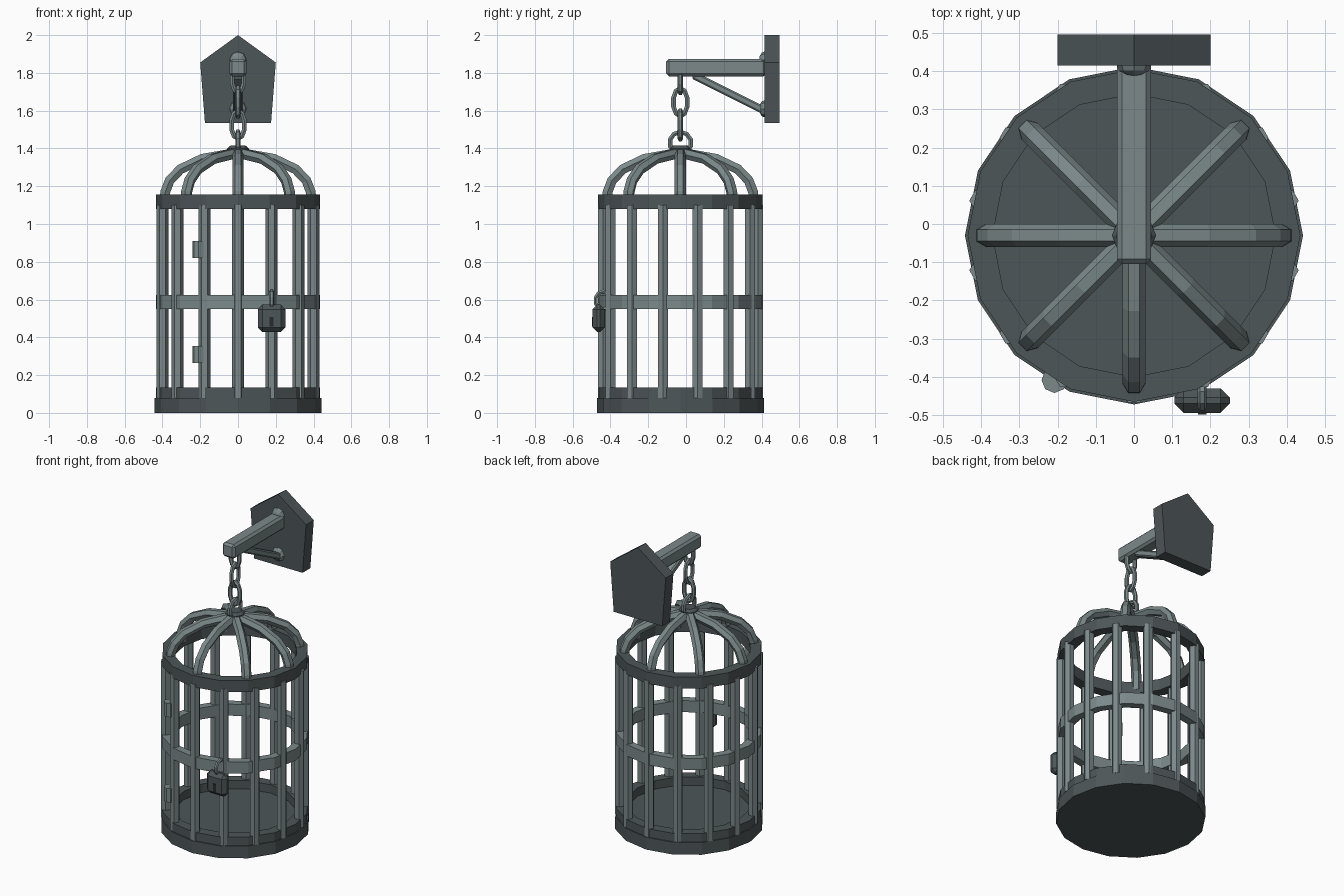
import bpy, bmesh, math
from mathutils import Vector, Matrix

if "Cube" in bpy.data.objects:
    bpy.data.objects.remove(bpy.data.objects["Cube"])


def material(name, colour):
    m = bpy.data.materials.new(name)
    m.use_nodes = True
    m.diffuse_color = (*colour, 1)
    m.node_tree.nodes["Principled BSDF"].inputs["Base Color"].default_value = (*colour, 1)
    return m


LIGHT = material("light iron", (0.20, 0.25, 0.255))
DARK = material("dark iron", (0.075, 0.092, 0.098))
BLACK = material("keyhole black", (0.02, 0.024, 0.026))
CY = -0.03          # cage axis in y


def finish(name, bm, mat):
    bmesh.ops.recalc_face_normals(bm, faces=bm.faces)
    mesh = bpy.data.meshes.new(name)
    bm.to_mesh(mesh)
    bm.free()
    mesh.materials.append(mat)
    ob = bpy.data.objects.new(name, mesh)
    bpy.context.collection.objects.link(ob)
    return ob


def sweep(name, path, radius, mat, side, closed=False, sides=6):
    """Sweep a polygon along a planar path; side is the plane's normal."""
    bm = bmesh.new()
    pts, side, rings = [Vector(p) for p in path], Vector(side), []
    n = len(pts)
    for i, p in enumerate(pts):
        before = pts[i - 1] if closed or i else p
        after = pts[(i + 1) % n] if closed or i < n - 1 else p
        up = side.cross(after - before).normalized()
        angles = [2 * math.pi * k / sides for k in range(sides)]
        rings.append([bm.verts.new(p + radius * (side * math.cos(a) + up * math.sin(a))) for a in angles])
    for i in range(n if closed else n - 1):
        a, b = rings[i], rings[(i + 1) % n]
        for k in range(sides):
            j = (k + 1) % sides
            bm.faces.new((a[k], a[j], b[j], b[k]))
    if not closed:
        bm.faces.new(rings[0])
        bm.faces.new(rings[-1])
    return finish(name, bm, mat)


def link(name, centre, half_w, half_h, radius, mat, facing_x):
    """Oval chain link standing upright."""
    path = []
    for k in range(10):
        a = 2 * math.pi * (k + 0.5) / 10
        u, z = half_w * math.cos(a), half_h * math.sin(a)
        path.append(Vector(centre) + Vector((0, u, z) if facing_x else (u, 0, z)))
    return sweep(name, path, radius, mat, (1, 0, 0) if facing_x else (0, 1, 0), True)


def lathe(name, profile, mat, closed=True, sides=16):
    """Revolve an (r, z) loop about the cage axis."""
    bm = bmesh.new()
    rings = []
    for k in range(sides):
        a = 2 * math.pi * k / sides
        rings.append([bm.verts.new((r * math.cos(a), CY + r * math.sin(a), z)) for r, z in profile])
    n = len(profile)
    for k in range(sides):
        a, b = rings[k], rings[(k + 1) % sides]
        for i in range(n if closed else n - 1):
            j = (i + 1) % n
            bm.faces.new((a[i], b[i], b[j], a[j]))
    if not closed:
        bm.faces.new([r[0] for r in rings])
        bm.faces.new([r[-1] for r in rings])
    return finish(name, bm, mat)


def hoop(name, outer, inner, low, high, mat):
    return lathe(name, [(outer, low), (outer, high), (inner, high), (inner, low)], mat)


def box(name, centre, size, mat, bevel=0, rot=0):
    bm = bmesh.new()
    bmesh.ops.create_cube(bm, size=1, matrix=Matrix.Translation(centre)
                          @ Matrix.Rotation(rot, 4, 'X') @ Matrix.Diagonal((*size, 1)))
    if bevel:
        bmesh.ops.bevel(bm, geom=bm.edges[:], offset=bevel, segments=1, affect='EDGES')
    return finish(name, bm, mat)


# Base and hoops
lathe("base", [(0.442, 0), (0.442, 0.08)], DARK, closed=False)
hoop("bottom_hoop", 0.435, 0.37, 0.08, 0.135, DARK)
hoop("middle_hoop", 0.435, 0.385, 0.55, 0.625, LIGHT)
hoop("top_hoop", 0.435, 0.37, 1.08, 1.155, DARK)

# Upright bars
for i in range(14):
    a = 2 * math.pi * i / 14
    x, y = 0.41 * math.sin(a), CY - 0.41 * math.cos(a)
    sweep(f"bar_{i + 1}", [(x, y, 0.08), (x, y, 1.1)], 0.031, LIGHT, (1, 0, 0))

# Dome ribs
arc = [(0.39, 1.11), (0.385, 1.17), (0.362, 1.23), (0.305, 1.29), (0.19, 1.345), (0.02, 1.375)]
for i in range(8):
    a = math.pi * i / 4
    c, s = math.cos(a), math.sin(a)
    sweep(f"rib_{i + 1}", [(r * c, CY + r * s, z) for r, z in arc], 0.03, LIGHT, (-s, c, 0))
lathe("crown", [(0.045, 1.36), (0.058, 1.38), (0.058, 1.4), (0.04, 1.415)], DARK, closed=False, sides=8)

# Chain
link("crown_ring", (0, CY, 1.43), 0.057, 0.057, 0.014, LIGHT, True)
link("chain_link_1", (0, CY, 1.525), 0.036, 0.075, 0.014, LIGHT, False)
link("chain_link_2", (0, CY, 1.645), 0.038, 0.075, 0.014, LIGHT, True)
link("chain_link_3", (0, CY, 1.765), 0.032, 0.07, 0.014, LIGHT, False)

# Wall plate
bm = bmesh.new()
outline = [(-0.175, 1.535), (0.175, 1.535), (0.2, 1.855), (0, 2), (-0.2, 1.855)]
face = bm.faces.new([bm.verts.new((x, 0.415, z)) for x, z in outline])
new = bmesh.ops.extrude_face_region(bm, geom=[face])["geom"]
bmesh.ops.translate(bm, vec=(0, 0.08, 0), verts=[v for v in new if isinstance(v, bmesh.types.BMVert)])
finish("wall_plate", bm, DARK)

# Arm, brace and bolts
box("arm", (0, 0.16, 1.828), (0.09, 0.53, 0.092), LIGHT, 0.014)
box("brace", (0, 0.235, 1.69), (0.055, 0.44, 0.04), LIGHT, 0.008, rot=-math.atan2(0.18, 0.36))
for name, z in (("upper_bolt", 1.868), ("lower_bolt", 1.61)):
    bm = bmesh.new()
    bmesh.ops.create_uvsphere(bm, u_segments=8, v_segments=6, radius=1, matrix=Matrix.Translation((0, 0.415, z))
                              @ Matrix.Diagonal((0.045, 0.028, 0.045, 1)) @ Matrix.Rotation(math.pi / 2, 4, 'X'))
    finish(name, bm, LIGHT)

# Door hinges
for name, z in (("upper_hinge", 0.865), ("lower_hinge", 0.31)):
    sweep(name, [(-0.208, -0.408, z - 0.045), (-0.208, -0.408, z + 0.045)], 0.034, LIGHT, (1, 0, 0), sides=8)

# Padlock
box("padlock", (0.178, -0.462, 0.5), (0.145, 0.064, 0.145), DARK, 0.024)
box("keyhole", (0.178, -0.495, 0.482), (0.022, 0.006, 0.05), BLACK)
link("shackle", (0.178, -0.438, 0.595), 0.042, 0.048, 0.012, LIGHT, True)
